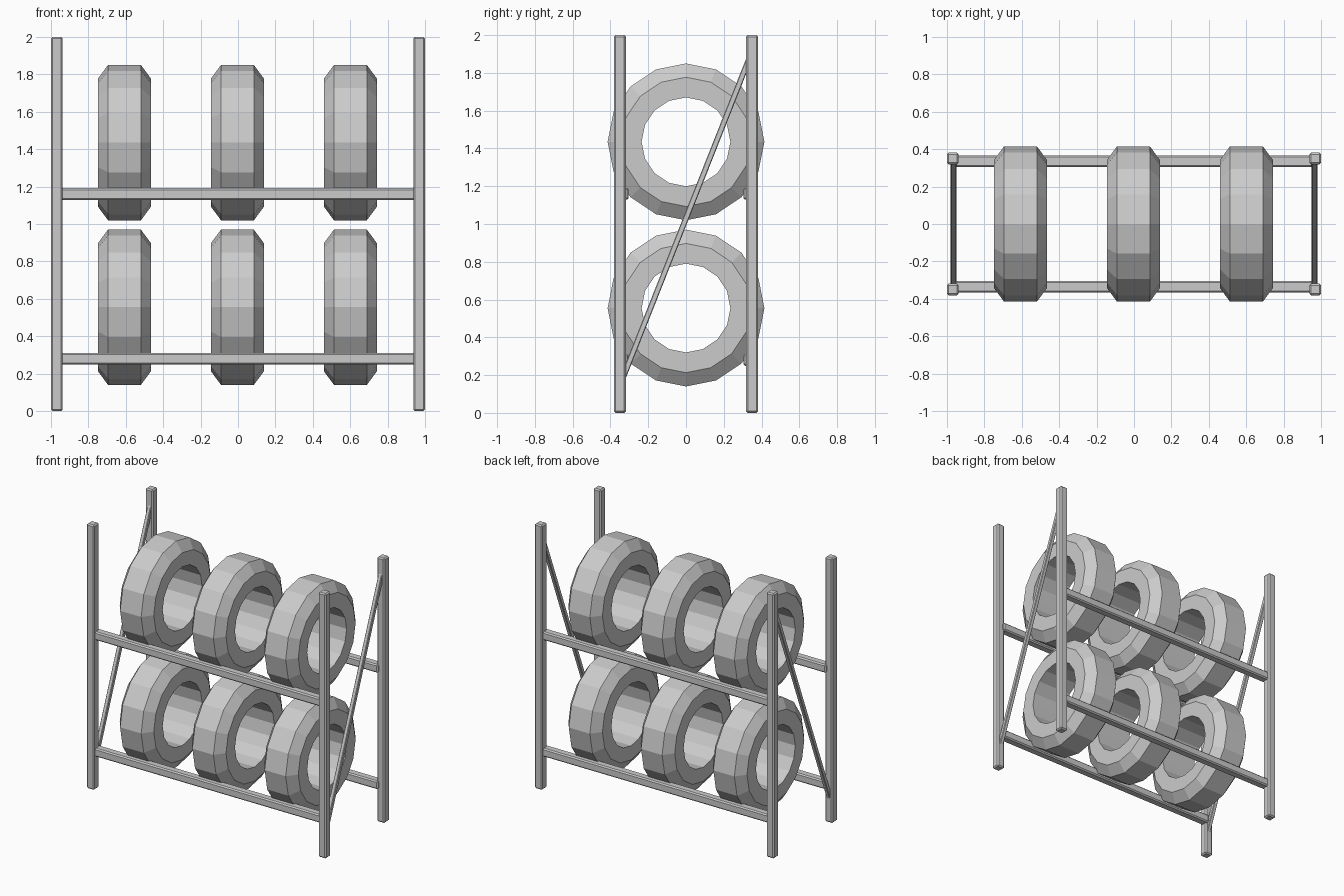
import bpy, bmesh, math
from mathutils import Vector

cube = bpy.data.objects.get("Cube")
if cube:
    bpy.data.objects.remove(cube, do_unlink=True)

grey = bpy.data.materials.new("plain_grey")
GREY = (0.6, 0.6, 0.6, 1)
grey.use_nodes = True
grey.diffuse_color = GREY
grey.node_tree.nodes["Principled BSDF"].inputs["Base Color"].default_value = GREY


def add_object(name, bm, location):
    bmesh.ops.recalc_face_normals(bm, faces=bm.faces)
    mesh = bpy.data.meshes.new(name)
    bm.to_mesh(mesh)
    bm.free()
    mesh.materials.append(grey)
    obj = bpy.data.objects.new(name, mesh)
    obj.location = location
    bpy.context.collection.objects.link(obj)
    return obj


def bar(name, size, location, bevel, tilt=0):
    """Box bar with chamfered edges, optionally tilted about x."""
    bm = bmesh.new()
    bmesh.ops.create_cube(bm, size=1)
    bmesh.ops.scale(bm, vec=size, verts=bm.verts)
    bmesh.ops.bevel(bm, geom=bm.edges[:], offset=bevel, segments=1, affect='EDGES')
    obj = add_object(name, bm, location)
    obj.rotation_euler.x = tilt


def tyre(name, location, sides=16):
    """Chamfered ring turned around the x axis."""
    profile = [(-0.142, 0.235), (-0.142, 0.342), (-0.088, 0.415),
               (0.088, 0.415), (0.142, 0.342), (0.142, 0.235)]
    bm = bmesh.new()
    rings = []
    for i in range(sides):
        a = math.tau * i / sides
        rings.append([bm.verts.new((x, r * math.cos(a), r * math.sin(a)))
                      for x, r in profile])
    for i, ring in enumerate(rings):
        following = rings[(i + 1) % sides]
        for j in range(len(profile)):
            k = (j + 1) % len(profile)
            bm.faces.new((ring[j], ring[k], following[k], following[j]))
    add_object(name, bm, location)


BAR = 0.063

# Corner posts
for side, sx in (("left", 1), ("right", -1)):
    for end, sy in (("front", -1), ("back", 1)):
        bar(f"{end}_{side}_post", (BAR, BAR, 2), (sx * 0.9685, sy * 0.35, 1), 0.009)

    # Diagonal end braces, rising from front to back
    run = Vector((0, 0.68, 1.72))
    bar(f"{side}_brace", (0.03, 0.03, run.length), (sx * 0.965, 0, 1.03), 0.004,
        tilt=-math.atan2(run.y, run.z))

# Shelf rails and the tyres resting on them
for level, rail_z, tyre_z in (("lower", 0.28, 0.555), ("upper", 1.16, 1.435)):
    for end, sy in (("front", -1), ("back", 1)):
        bar(f"{level}_{end}_rail", (1.91, BAR, BAR), (0, sy * 0.335, rail_z), 0.009)
    for i in (-1, 0, 1):
        tyre(f"{level}_tyre_{i + 2}", (i * 0.604 - 0.003, 0, tyre_z))
